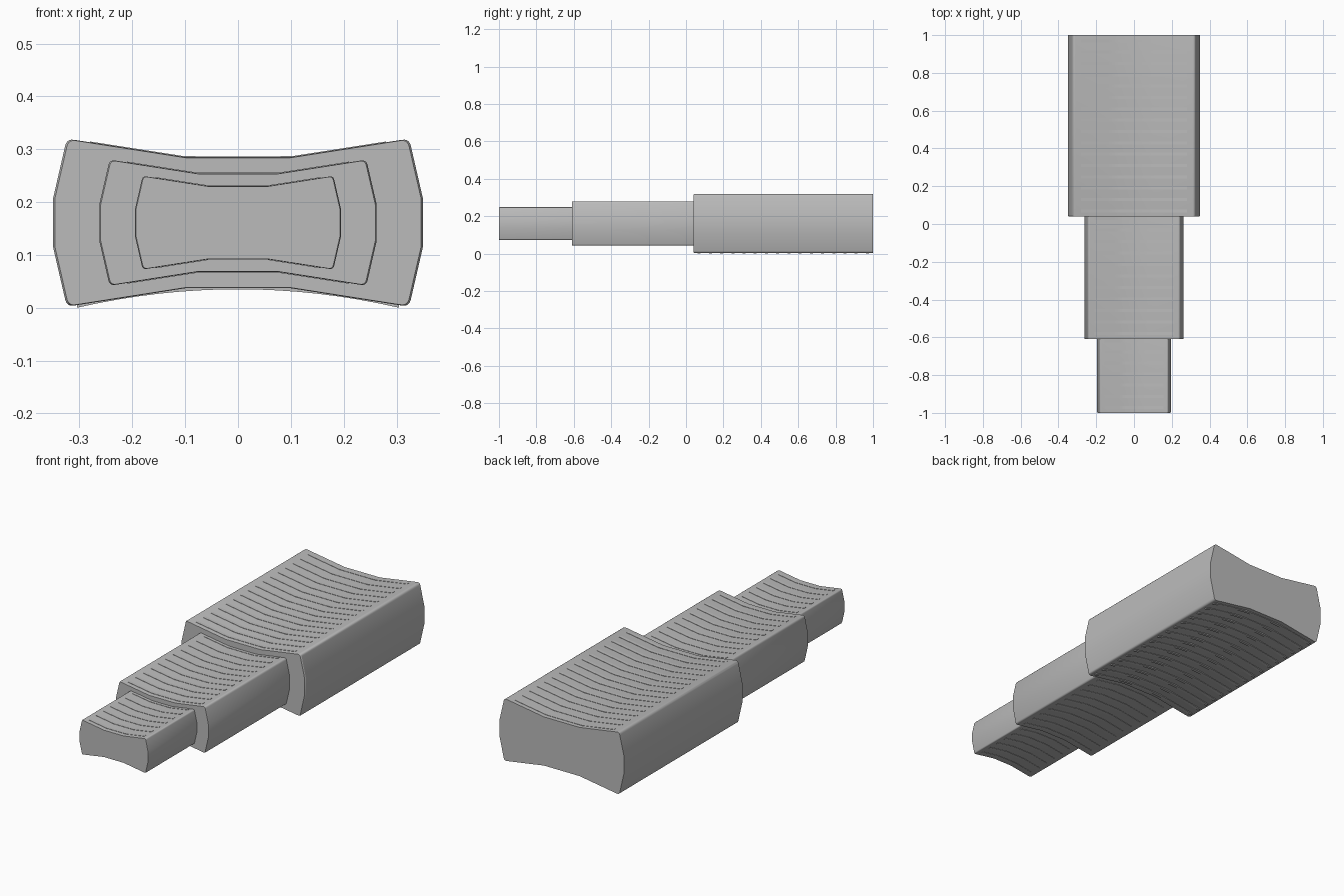
import bpy
import bmesh
import math
from mathutils import Vector

cube = bpy.data.objects.get("Cube")
if cube:
    bpy.data.objects.remove(cube, do_unlink=True)

grey = bpy.data.materials.new("plain grey")
grey.use_nodes = True
colour = (0.5, 0.5, 0.5, 1)
grey.diffuse_color = colour
grey.node_tree.nodes["Principled BSDF"].inputs["Base Color"].default_value = colour

MID_Z = 0.161


def finish(bm, name, smooth=True):
    bmesh.ops.recalc_face_normals(bm, faces=bm.faces)
    mesh = bpy.data.meshes.new(name)
    bm.to_mesh(mesh)
    bm.free()
    mesh.materials.append(grey)
    obj = bpy.data.objects.new(name, mesh)
    bpy.context.collection.objects.link(obj)
    if smooth:
        bpy.ops.object.select_all(action="DESELECT")
        obj.select_set(True)
        bpy.context.view_layer.objects.active = obj
        bpy.ops.object.shade_smooth_by_angle(angle=math.radians(30))
    return obj


def quarter_profile():
    """Waisted outline in the +x, +z quarter, with a rounded corner."""
    corner = Vector((0.324, 0.159))
    start = corner + (Vector((0.1, 0.124)) - corner).normalized() * 0.014
    end = corner + (Vector((0.35, 0.046)) - corner).normalized() * 0.014
    arc = []
    for i in range(6):
        t = i / 5
        arc.append(start * (1 - t) ** 2 + corner * 2 * t * (1 - t) + end * t * t)
    return [Vector((0.1, 0.124)), *arc, Vector((0.35, 0.046))]


def outline():
    q = quarter_profile()
    right = q + [Vector((p.x, -p.y)) for p in reversed(q)]
    return right + [Vector((-p.x, p.y)) for p in reversed(right)]


def segment(name, scale, front, back):
    """Solid body with a small chamfer around its front end."""
    lip = 0.006
    bm = bmesh.new()
    rings = []
    for y, s in ((front, scale * 0.99), (front + lip, scale), (back, scale)):
        rings.append([bm.verts.new((p.x * s, y, MID_Z + p.y * s)) for p in outline()])
    n = len(rings[0])
    for a, b in zip(rings, rings[1:]):
        for i in range(n):
            j = (i + 1) % n
            bm.faces.new((a[i], a[j], b[j], b[i]))
    bm.faces.new(rings[0])
    bm.faces.new(rings[-1])
    return finish(bm, name)


def dished(x):
    """Height of the waisted surface above the middle, at unit scale."""
    return 0.124 + max(0, abs(x) - 0.1) * 0.156


def bowed(x):
    """Smooth arc used by the deeper ribs underneath."""
    return 0.125 + 0.035 * (x / 0.305) ** 2


def ribs(name, scale, front, back, side, height, proud, reach):
    """Row of thin cross ribs lying on the top or the underside."""
    bm = bmesh.new()
    count = round((back - front) / 0.06)
    pitch = (back - front) / count
    steps = 16
    for k in range(count):
        y = front + (k + 0.5) * pitch
        previous = None
        for i in range(steps + 1):
            x = reach * (2 * i / steps - 1)
            outer = height(x) * scale + proud
            ring = []
            for dy, z in ((-0.008, outer - 0.006), (-0.008, outer),
                          (0.008, outer), (0.008, outer - 0.006)):
                ring.append(bm.verts.new((x * scale, y + dy, MID_Z + side * z)))
            if previous:
                for a in range(4):
                    b = (a + 1) % 4
                    bm.faces.new((previous[a], previous[b], ring[b], ring[a]))
            else:
                bm.faces.new(ring)
            previous = ring
        bm.faces.new(previous)
    return finish(bm, name)


# Three telescoping segments, each with ribs above and below
for name, scale, front, back in (("large", 1.0, 0.04, 1.0),
                                 ("middle", 0.75, -0.61, 0.06),
                                 ("small", 0.557, -1.0, -0.59)):
    segment(name + "_segment", scale, front, back)
    ribs(name + "_top_ribs", scale, front, back, 1, dished, 0.0015, 0.28)
    if name == "large":
        ribs("large_bottom_ribs", scale, front, back, -1, bowed, 0.001, 0.305)
    else:
        ribs(name + "_bottom_ribs", scale, front, back, -1, dished, 0.0015, 0.28)
